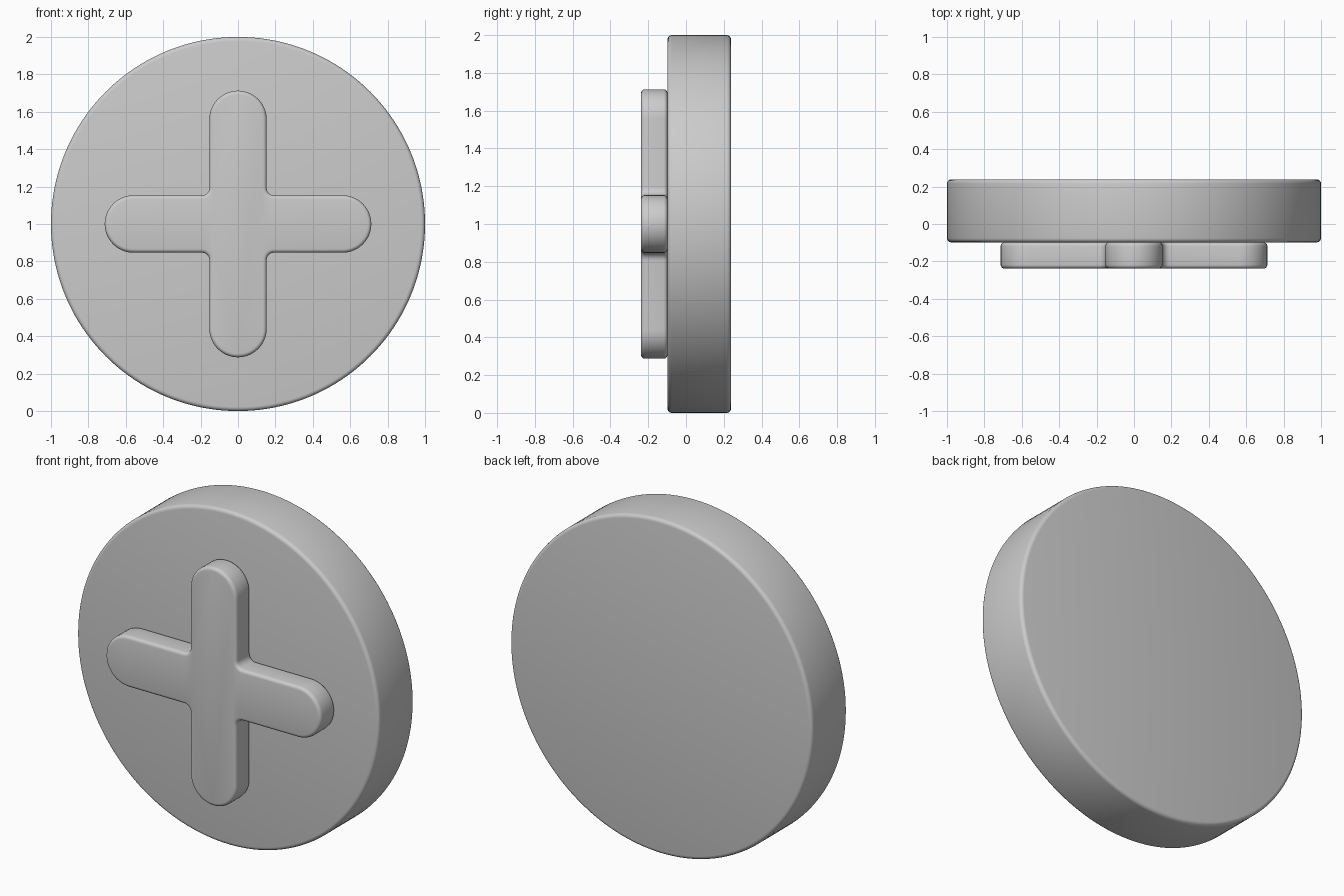
import bpy, bmesh
from math import sin, cos, pi, radians

if "Cube" in bpy.data.objects:
    bpy.data.objects.remove(bpy.data.objects["Cube"])

CENTER_Z = 1.0


def arc(cx, cz, r, a0, a1, n):
    """Points on an arc in the xz plane, both ends included."""
    return [(cx + r * cos(a0 + (a1 - a0) * i / n), cz + r * sin(a0 + (a1 - a0) * i / n))
            for i in range(n + 1)]


def slab(name, outline, y0, y1, bevel):
    """Extrude an xz outline from y0 to y1 and round both rims."""
    bm = bmesh.new()
    face = bm.faces.new([bm.verts.new((x, y0, z + CENTER_Z)) for x, z in outline])
    ext = bmesh.ops.extrude_face_region(bm, geom=[face], use_keep_orig=True)
    for v in (g for g in ext["geom"] if isinstance(g, bmesh.types.BMVert)):
        v.co.y = y1
    bmesh.ops.recalc_face_normals(bm, faces=bm.faces[:])
    mesh = bpy.data.meshes.new(name)
    bm.to_mesh(mesh)
    bm.free()
    ob = bpy.data.objects.new(name, mesh)
    bpy.context.collection.objects.link(ob)
    bpy.ops.object.select_all(action='DESELECT')
    ob.select_set(True)
    bpy.context.view_layer.objects.active = ob
    mod = ob.modifiers.new("rounded_rims", 'BEVEL')
    mod.width, mod.segments = bevel, 4
    mod.limit_method, mod.angle_limit = 'ANGLE', radians(40)
    mod.use_clamp_overlap = False
    bpy.ops.object.modifier_apply(modifier=mod.name)
    bpy.ops.object.shade_smooth_by_angle(angle=radians(35))
    return ob


# Round body
circle = [(cos(2 * pi * i / 160), sin(2 * pi * i / 160)) for i in range(160)]
slab("disc", circle, -0.098, 0.238, 0.022)

# Raised cross: one arm (round tip plus inner fillet), turned four times
half_len, half_w, fillet = 0.713, 0.153, 0.04
arm = arc(half_len - half_w, 0, half_w, -pi / 2, pi / 2, 20)
arm += arc(half_w + fillet, half_w + fillet, fillet, -pi / 2, -pi, 6)
cross = []
for k in range(4):
    c, s = cos(k * pi / 2), sin(k * pi / 2)
    cross += [(c * x - s * z, s * x + c * z) for x, z in arm]
slab("raised_cross", cross, -0.238, -0.098, 0.02)
